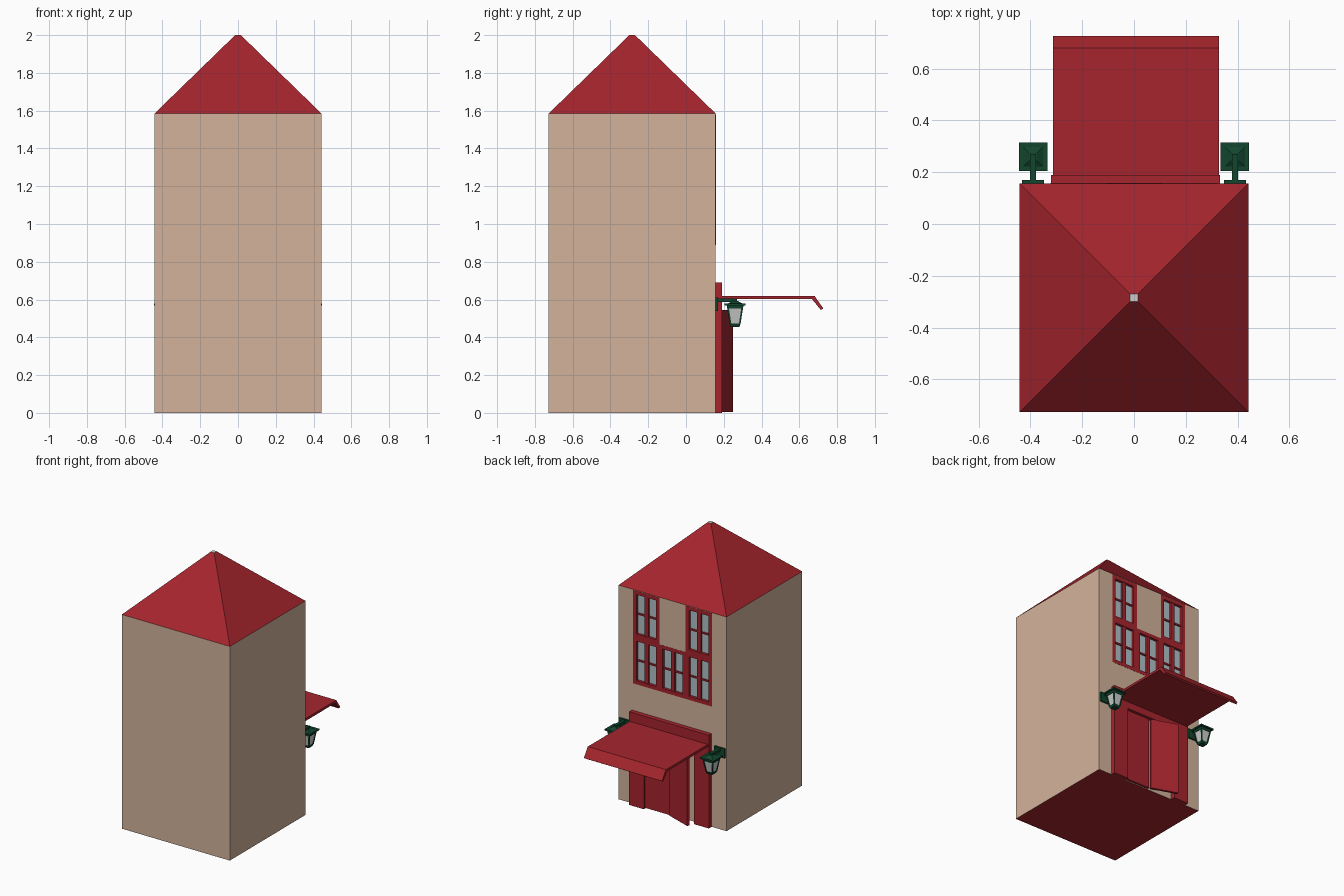
import bpy, bmesh, math
from mathutils import Matrix

if "Cube" in bpy.data.objects:
    bpy.data.objects.remove(bpy.data.objects["Cube"])


def mat(name, rgb):
    m = bpy.data.materials.new(name)
    m.diffuse_color = (*rgb, 1)
    m.use_nodes = True
    m.node_tree.nodes["Principled BSDF"].inputs["Base Color"].default_value = m.diffuse_color
    return m


RED = mat("red_paint", (0.38, 0.018, 0.027))
TAN = mat("tan_render", (0.65, 0.45, 0.33))
GREEN = mat("green_metal", (0.006, 0.06, 0.027))
GLASS = mat("window_glass", (0.43, 0.54, 0.58))


def finish(name, bm, material=None):
    bmesh.ops.recalc_face_normals(bm, faces=bm.faces)
    me = bpy.data.meshes.new(name)
    bm.to_mesh(me)
    bm.free()
    if material:
        me.materials.append(material)
    ob = bpy.data.objects.new(name, me)
    bpy.context.collection.objects.link(ob)
    return ob


def add_box(bm, x0, x1, y0, y1, z0, z1):
    m = Matrix.Translation(((x0 + x1) / 2, (y0 + y1) / 2, (z0 + z1) / 2))
    m = m @ Matrix.Diagonal((abs(x1 - x0), abs(y1 - y0), abs(z1 - z0), 1))
    bmesh.ops.create_cube(bm, size=1, matrix=m)


def boxes(name, specs, material=None):
    bm = bmesh.new()
    for s in specs:
        add_box(bm, *s)
    return finish(name, bm, material)


def extrude_profile(name, pts, vec, material=None):
    bm = bmesh.new()
    f = bm.faces.new([bm.verts.new(p) for p in pts])
    r = bmesh.ops.extrude_face_region(bm, geom=[f])
    bmesh.ops.translate(bm, vec=vec, verts=[v for v in r["geom"] if isinstance(v, bmesh.types.BMVert)])
    return finish(name, bm, material)


def taper(bm, cx, cy, z0, z1, r0, r1):
    """Square frustum, r0 and r1 are half widths."""
    k = math.sqrt(2)
    bmesh.ops.create_cone(bm, cap_ends=True, segments=4, radius1=r0 * k, radius2=r1 * k, depth=z1 - z0,
                          matrix=Matrix.Translation((cx, cy, (z0 + z1) / 2)) @ Matrix.Rotation(math.pi / 4, 4, "Z"))


H, YB, YF, EAVE = 0.442, -0.727, 0.157, 1.585   # half width, rear, shop side, wall top
CY = (YB + YF) / 2

# Walls with a recess for the window group
walls = boxes("walls", [(-H, H, YB, YF, 0, EAVE)], TAN)
walls.data.materials.append(RED)
for p in walls.data.polygons:
    if p.normal.z < -0.9:
        p.material_index = 1
WX, WW, WZ, WH = -0.322, 0.215, 0.89, 0.3455     # window grid origin and cell size
XR, ZM, ZT = WX + 3 * WW, WZ + WH, WZ + 2 * WH
u = [(WX, WZ), (XR, WZ), (XR, ZT), (XR - WW, ZT), (XR - WW, ZM), (WX + WW, ZM), (WX + WW, ZT), (WX, ZT)]
cutter = extrude_profile("window_cutter", [(x, YF - 0.025, z) for x, z in u], (0, 0.1, 0))
cutter.hide_render = True
cutter.hide_viewport = True
mod = walls.modifiers.new("window_recess", "BOOLEAN")
mod.object = cutter
mod.operation = "DIFFERENCE"
mod.solver = "EXACT"

# Five windows: frame, mullion, glazing bars and glass
for col, row in [(0, 0), (1, 0), (2, 0), (0, 1), (2, 1)]:
    x, z = WX + col * WW, WZ + row * WH
    f, y0 = 0.027, YF - 0.025
    x1, z1, xc, zc = x + WW, z + WH, x + WW / 2, z + WH / 2
    boxes(f"window_frame_{col}_{row}", [
        (x, x + f, y0, YF + 0.001, z, z1), (x1 - f, x1, y0, YF + 0.001, z, z1),
        (x + f, x1 - f, y0, YF + 0.001, z, z + f), (x + f, x1 - f, y0, YF + 0.001, z1 - f, z1),
        (xc - 0.015, xc + 0.015, y0, YF - 0.003, z + f, z1 - f),
        (x + f, x1 - f, y0, YF - 0.01, zc - 0.006, zc + 0.006)], RED)
    boxes(f"window_glass_{col}_{row}", [(x + f, x1 - f, y0, y0 + 0.006, z + f, z1 - f)], GLASS)

# Hipped roof with small flat cap
bm = bmesh.new()
taper(bm, 0, CY, EAVE, 2.0, H, 0.015)
finish("roof", bm, RED)
boxes("roof_cap", [(-0.015, 0.015, CY - 0.015, CY + 0.015, 1.996, 2.0005)])

# Shopfront surround, fixed leaf and ajar leaf
FX0, FX1, FY = -0.32, 0.332, 0.19
boxes("door_surround", [(FX0, FX0 + 0.12, YF, FY, 0, 0.55), (FX1 - 0.12, FX1, YF, FY, 0, 0.55),
                        (FX0, FX1, YF, FY, 0.55, 0.69)], RED)
boxes("closed_door", [(0.012, FX1 - 0.12, YF, YF + 0.018, 0.005, 0.545)], RED)
leaf = boxes("open_door", [(-0.2, 0, 0, 0.018, 0.005, 0.545)], RED)
leaf.location = (-0.002, 0.168, 0)
leaf.rotation_euler.z = -math.radians(19)

# Awning with folded front lip
prof = [(FY - 0.01, 0.62), (0.68, 0.62), (0.727, 0.553), (0.714, 0.545), (0.667, 0.602), (FY - 0.01, 0.602)]
extrude_profile("awning", [(-0.312, y, z) for y, z in prof], (0.64, 0, 0), RED)

# Wall lanterns, mirrored left and right
LY = 0.26
for side, s in (("left", -1), ("right", 1)):
    cx = 0.39 * s
    bm = bmesh.new()
    add_box(bm, cx - 0.043, cx + 0.043, YF, YF + 0.012, 0.54, 0.61)
    add_box(bm, cx - 0.012, cx + 0.012, YF, LY + 0.01, 0.588, 0.606)
    taper(bm, cx, LY, 0.578, 0.592, 0.04, 0.015)
    add_box(bm, cx - 0.055, cx + 0.055, LY - 0.055, LY + 0.055, 0.568, 0.579)
    taper(bm, cx, LY, 0.552, 0.57, 0.042, 0.044)
    taper(bm, cx, LY, 0.455, 0.472, 0.022, 0.029)
    # Sloping corner posts
    for a in (-1, 1):
        for b in (-1, 1):
            r = bmesh.ops.create_cube(bm, size=1)["verts"]
            for v in r:
                k = 0.038 if v.co.z > 0 else 0.024
                v.co = (cx + a * k + v.co.x * 0.009, LY + b * k + v.co.y * 0.009, 0.514 + v.co.z * 0.09)
    finish(f"lantern_frame_{side}", bm, GREEN)
    bm = bmesh.new()
    taper(bm, cx, LY, 0.47, 0.555, 0.024, 0.038)
    finish(f"lantern_glass_{side}", bm)
